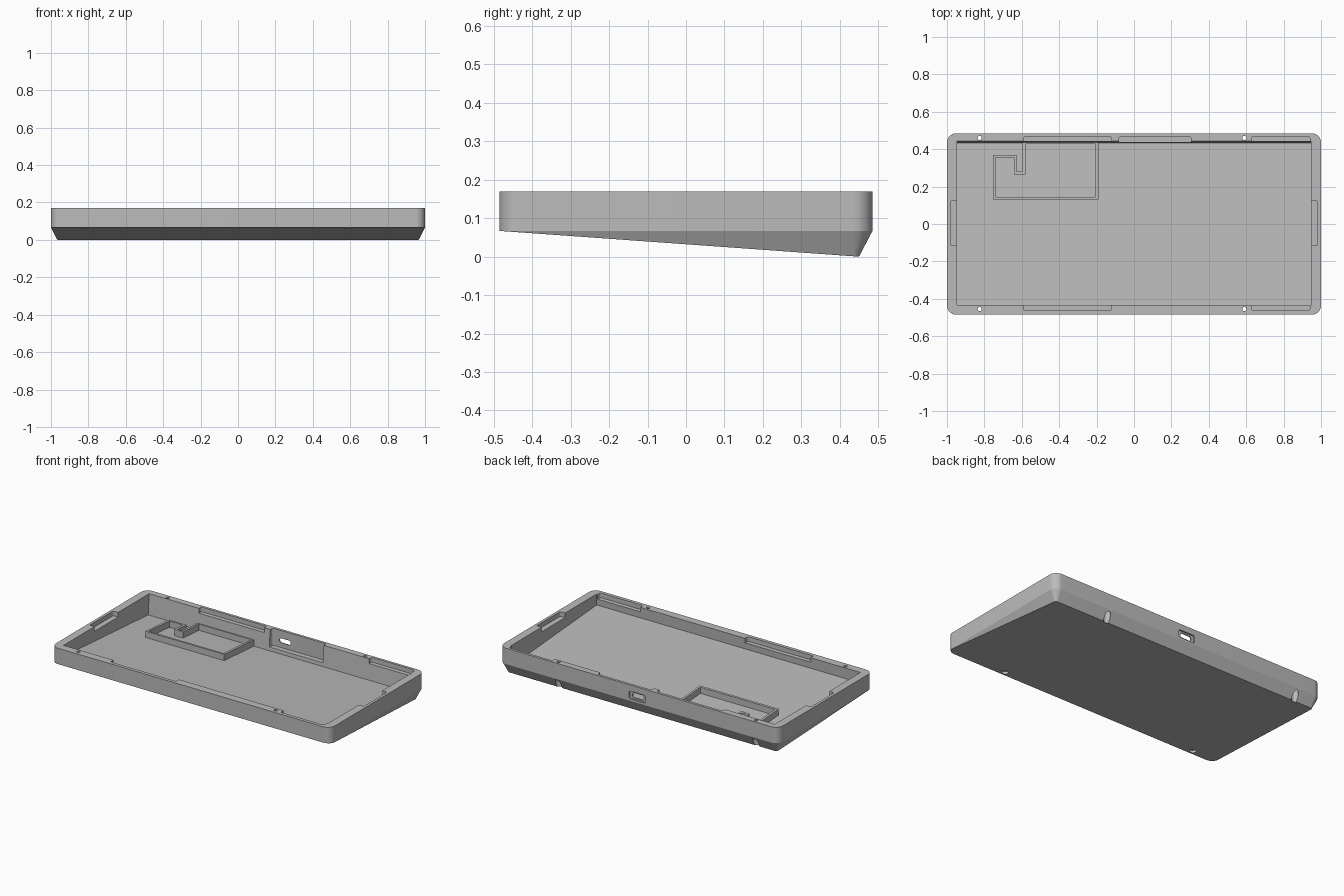
import bpy, bmesh, math

cube = bpy.data.objects.get("Cube")
if cube:
    bpy.data.objects.remove(cube, do_unlink=True)

TOP, WAIST, HALF_Y = 0.17, 0.067, 0.485
SLOPE = WAIST / 0.935
FLOOR = 0.035

grey = bpy.data.materials.new("plain grey")
grey.use_nodes = True
color = (0.5, 0.5, 0.5, 1)
grey.diffuse_color = color
grey.node_tree.nodes["Principled BSDF"].inputs["Base Color"].default_value = color


def base_z(y):
    """Height of the sloping underside at y."""
    return SLOPE * (0.45 - y)


def rounded(x0, x1, y0, y1, r, steps=8):
    """Rounded rectangle as (x, y, normal x, normal y)."""
    pts = []
    corners = [(x1 - r, y1 - r), (x0 + r, y1 - r), (x0 + r, y0 + r), (x1 - r, y0 + r)]
    for q, (cx, cy) in enumerate(corners):
        for i in range(steps + 1):
            a = (q + i / steps) * math.pi / 2
            nx, ny = math.cos(a), math.sin(a)
            pts.append((cx + r * nx, cy + r * ny, nx, ny))
    return pts


def loft(name, rings, closed=False):
    """Skin a series of rings; cap the ends, or join last to first."""
    bm = bmesh.new()
    rows = [[bm.verts.new(p) for p in ring] for ring in rings]
    n = len(rows[0])
    pairs = list(zip(rows, rows[1:])) + ([(rows[-1], rows[0])] if closed else [])
    for a, b in pairs:
        for i in range(n):
            j = (i + 1) % n
            bm.faces.new((a[i], a[j], b[j], b[i]))
    if not closed:
        bm.faces.new(rows[0][::-1])
        bm.faces.new(rows[-1])
    bmesh.ops.remove_doubles(bm, verts=bm.verts, dist=0.0001)
    bmesh.ops.recalc_face_normals(bm, faces=bm.faces)
    mesh = bpy.data.meshes.new(name)
    bm.to_mesh(mesh)
    bm.free()
    mesh.materials.append(grey)
    obj = bpy.data.objects.new(name, mesh)
    bpy.context.collection.objects.link(obj)
    return obj


def activate(obj):
    bpy.ops.object.select_all(action='DESELECT')
    obj.select_set(True)
    bpy.context.view_layer.objects.active = obj


def cut(obj, cutter):
    cutter.hide_render = True
    mod = obj.modifiers.new("cut", 'BOOLEAN')
    mod.operation, mod.solver, mod.object = 'DIFFERENCE', 'EXACT', cutter
    activate(obj)
    bpy.ops.object.modifier_apply(modifier=mod.name)
    bpy.data.objects.remove(cutter, do_unlink=True)


def cut_down(outline, z0, z1):
    cut(case, loft("cutter", [[(p[0], p[1], z) for p in outline] for z in (z0, z1)]))


def cut_back(outline, y0, y1):
    cut(case, loft("cutter", [[(p[0], y, p[1]) for p in outline] for y in (y0, y1)]))


# Case: upright walls over a wedge whose sides taper in towards the back
outline = rounded(-1, 1, -HALF_Y, HALF_Y, 0.05, 12)
bottom = []
for x, y, nx, ny in outline:
    inset = 0.035 * (y + HALF_Y) / (2 * HALF_Y)
    by = y - inset * ny
    bottom.append((x - inset * nx, by, base_z(by)))
case = loft("case", [bottom] + [[(p[0], p[1], z) for p in outline] for z in (WAIST, TOP)])

# Cavity: square to the sloping floor
low, high = [], []
for x, y in ((-0.947, -0.433), (0.947, -0.433), (0.947, 0.443), (-0.947, 0.443)):
    drop = TOP - base_z(y) - FLOOR
    fy = y - SLOPE * drop
    low.append((x, fy, base_z(fy) + FLOOR))
    high.append((x, y + SLOPE * 0.1, TOP + 0.1))
cut(case, loft("cutter", [low, high]))

# Notches in the rim; the one around the port is deep
for x0, x1, z in ((-0.59, -0.12, 0.14), (-0.08, 0.305, 0.06), (0.63, 0.94, 0.14)):
    cut_down(rounded(x0, x1, 0.40, 0.468, 0.01, 4), z, 0.3)
for x0, x1 in ((-0.59, -0.12), (0.63, 0.94)):
    cut_down(rounded(x0, x1, -0.463, -0.40, 0.01, 4), 0.14, 0.3)
for x0, x1 in ((-0.982, -0.92), (0.92, 0.982)):
    cut_down(rounded(x0, x1, -0.115, 0.125, 0.01, 4), 0.14, 0.3)

# Screw holes with wider bores from below
for x in (-0.825, 0.59):
    for y in (-0.455, 0.46):
        for r, z0, z1 in ((0.011, -0.1, 0.3), (0.02, -0.1, 0.082)):
            cut_down(rounded(x - r, x + r, y - r, y + r, r, 6), z0, z1)

# Cable port: through hole and outer recess
cut_back(rounded(-0.03, 0.05, 0.09, 0.12, 0.012, 4), 0.42, 0.6)
cut_back(rounded(-0.05, 0.07, 0.08, 0.13, 0.012, 4), 0.475, 0.6)

# Low wall on the floor around the circuit board bay
outer = [(-0.755, 0.13), (-0.19, 0.13), (-0.19, 0.443), (-0.595, 0.443),
         (-0.595, 0.28), (-0.627, 0.28), (-0.627, 0.37), (-0.755, 0.37)]
inner = [(-0.74, 0.145), (-0.205, 0.145), (-0.205, 0.428), (-0.58, 0.428),
         (-0.58, 0.265), (-0.642, 0.265), (-0.642, 0.355), (-0.74, 0.355)]
wall_rings = [[(x, y, base_z(y) + FLOOR + h) for x, y in path]
              for path, h in ((outer, -0.005), (outer, 0.04), (inner, 0.04), (inner, -0.005))]
bay_wall = loft("board_bay_wall", wall_rings, closed=True)

activate(case)
bpy.ops.object.shade_smooth_by_angle(angle=math.radians(25))
